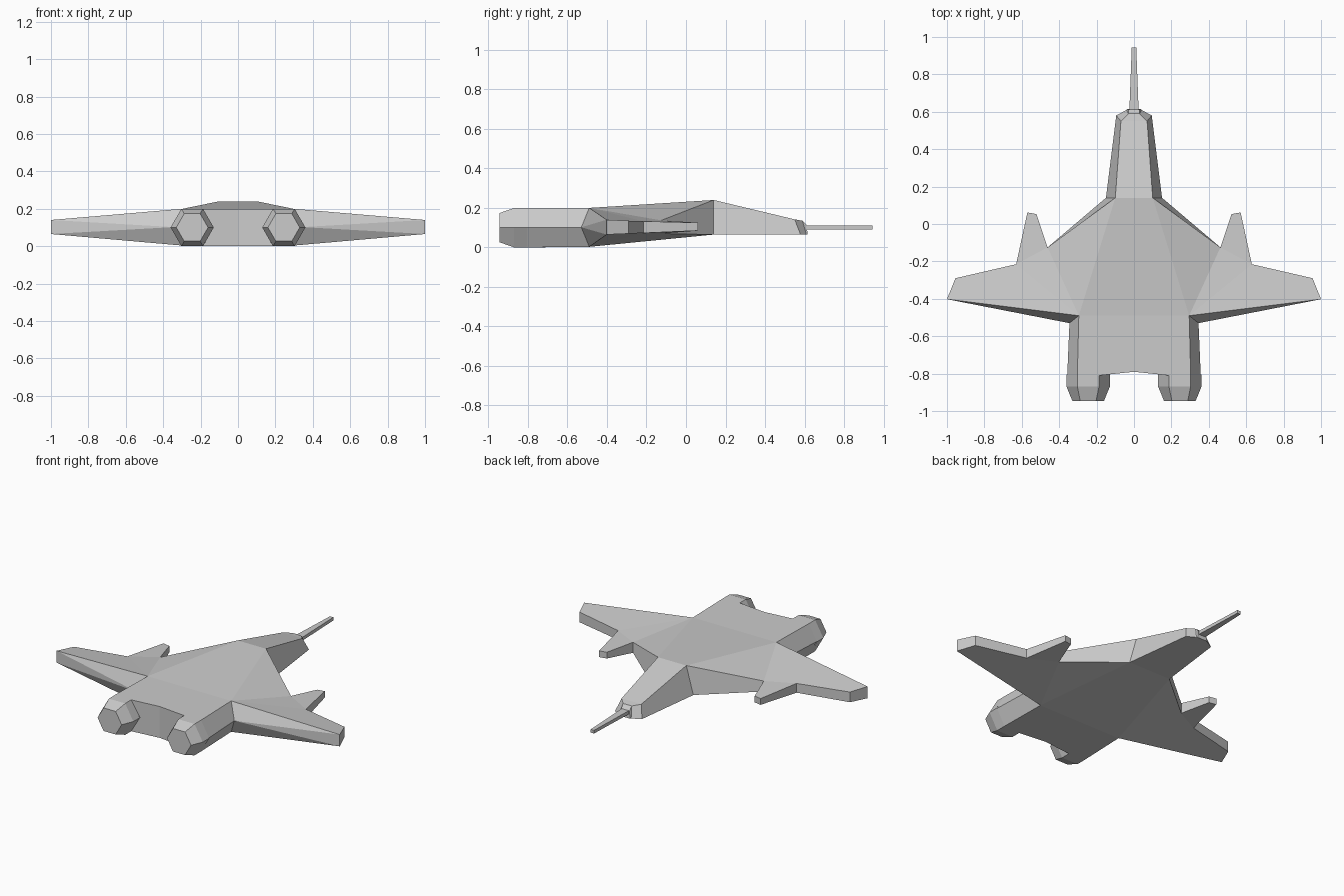
import bpy, bmesh, math

if "Cube" in bpy.data.objects:
    bpy.data.objects.remove(bpy.data.objects["Cube"])


def finish(name, bm, mirror=False):
    """Weld, orient and link a mesh; optionally mirror it across x = 0."""
    bmesh.ops.remove_doubles(bm, verts=bm.verts, dist=0.0005)
    bmesh.ops.recalc_face_normals(bm, faces=bm.faces)
    me = bpy.data.meshes.new(name)
    bm.to_mesh(me)
    bm.free()
    ob = bpy.data.objects.new(name, me)
    bpy.context.collection.objects.link(ob)
    if mirror:
        ob.modifiers.new("mirror", 'MIRROR').use_axis[0] = True
    return ob


def loft(name, loops, cap_last=True, mirror=False):
    """Skin equal-length loops of points, optionally closing the last one."""
    bm = bmesh.new()
    rings = [[bm.verts.new(p) for p in lp] for lp in loops]
    n = len(loops[0])
    for a, b in zip(rings, rings[1:]):
        for i in range(n):
            j = (i + 1) % n
            bm.faces.new((a[i], a[j], b[j], b[i]))
    if cap_last:
        bm.faces.new(rings[-1])
    return finish(name, bm, mirror)


def half_shell(name, pts, faces):
    """Right half from named points, mirrored to the left."""
    bm = bmesh.new()
    v = {k: bm.verts.new(p) for k, p in pts.items()}
    for f in faces:
        bm.faces.new([v[k] for k in f.split()])
    return finish(name, bm, True)


def trapezoid(yt, wt, zt, yb, wb, zb):
    return [(-wt, yt, zt), (wt, yt, zt), (wb, yb, zb), (-wb, yb, zb)]


# Nose: tapering trapezoid with a bevelled tip
loft("nose", [
    trapezoid(0.14, 0.10, 0.24, 0.14, 0.15, 0.065),
    trapezoid(0.55, 0.07, 0.142, 0.58, 0.095, 0.065),
    trapezoid(0.59, 0.03, 0.135, 0.61, 0.04, 0.065),
    trapezoid(0.612, 0.03, 0.112, 0.615, 0.035, 0.065),
])

# Nose boom
loft("nose_boom", [
    trapezoid(0.60, 0.025, 0.112, 0.60, 0.025, 0.09),
    trapezoid(0.945, 0.012, 0.11, 0.945, 0.012, 0.09),
])

# Wing outline: x, y, top z, bottom z (root, notch, prong, notch, tip)
outline = {
    "B": (0.462, -0.125, 0.137, 0.07),
    "C": (0.522, 0.053, 0.125, 0.085),
    "D": (0.570, 0.062, 0.125, 0.085),
    "E": (0.630, -0.215, 0.132, 0.073),
    "F": (0.955, -0.290, 0.135, 0.070),
    "G": (1.000, -0.402, 0.140, 0.065),
}
pts = {
    "At": (0.10, 0.14, 0.24), "Ab": (0.15, 0.14, 0.065),
    "Ot": (0, 0.14, 0.24), "Ob": (0, 0.14, 0.065),
    "Pt": (0, -0.49, 0.2), "Pb": (0, -0.49, 0.003),
    "Ht": (0.295, -0.49, 0.2), "Hb": (0.295, -0.49, 0.003),
    "Hm": (0.345, -0.53, 0.102),
    # rear deck ends between the engines
    "Rt": (0, -0.79, 0.2), "Rb": (0, -0.79, 0.0),
    "It": (0.187, -0.81, 0.2), "Ib": (0.187, -0.81, 0.0),
    "Im": (0.13, -0.803, 0.1),
    "Jt": (0.303, -0.81, 0.2), "Jb": (0.303, -0.81, 0.0),
    "Jm": (0.357, -0.81, 0.1),
}
for k, (x, y, zt, zb) in outline.items():
    pts[k + "t"] = (x, y, zt)
    pts[k + "b"] = (x, y, zb)

faces = ["Gt Ht Hm", "Gt Hm Gb", "Gb Hm Hb",            # trailing edge
         "Ht Jt Jm Hm", "Hm Jm Jb Hb",                  # flanks
         "Rt It Im Ib Rb"]                              # rear wall
edge = "ABCDEFG"
faces += [f"{a}t {b}t {b}b {a}b" for a, b in zip(edge, edge[1:])]
for s in "tb":                                          # upper and lower skins
    for f in ("OAHP", "ABH", "BCDE", "BEH", "EFGH", "PHJIR"):
        faces.append(" ".join(c + s for c in f))
half_shell("hull_and_wings", pts, faces)


# Engines: hexagonal barrels with tapered ends
def hexagon(y, r):
    return [(0.245 + r * math.cos(i * math.pi / 3), y,
             0.1 + r * math.sin(i * math.pi / 3)) for i in range(6)]


loft("engines", [hexagon(-0.805, 0.1155), hexagon(-0.87, 0.1155),
                 hexagon(-0.945, 0.085)], mirror=True)
